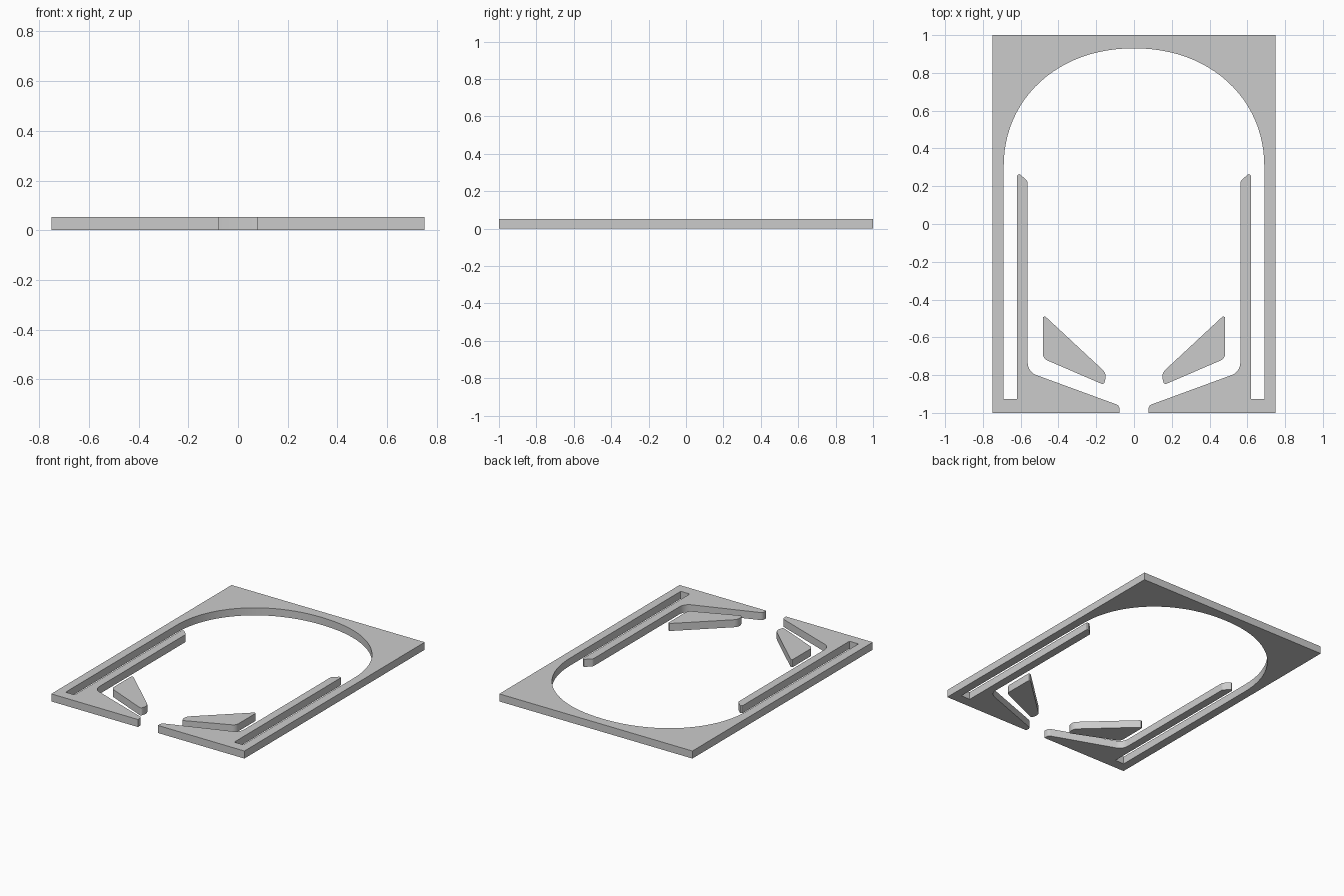
import bpy, bmesh, math
from mathutils import Vector

if "Cube" in bpy.data.objects:
    bpy.data.objects.remove(bpy.data.objects["Cube"])

THICK = 0.053


def fillet(points, closed=False, steps=5):
    """Round the corners of a path of (x, y, radius) points."""
    out, n = [], len(points)
    for i, (x, y, r) in enumerate(points):
        p = Vector((x, y))
        if r == 0 or (not closed and i in (0, n - 1)):
            out.append(p)
            continue
        a = (Vector(points[i - 1][:2]) - p).normalized()
        b = (Vector(points[(i + 1) % n][:2]) - p).normalized()
        half = a.angle(b) / 2
        centre = p + (a + b).normalized() * r / math.sin(half)
        start = p + a * r / math.tan(half) - centre
        end = p + b * r / math.tan(half) - centre
        for k in range(steps + 1):
            t = k / steps
            out.append(centre + start.lerp(end, t).normalized() * r)
    return out


def plate(name, loop):
    """Extrude a closed outline upward from z = 0."""
    bm = bmesh.new()
    face = bm.faces.new([bm.verts.new((p[0], p[1], 0)) for p in loop])
    new = bmesh.ops.extrude_face_region(bm, geom=[face])["geom"]
    bmesh.ops.translate(bm, vec=(0, 0, THICK),
                        verts=[v for v in new if isinstance(v, bmesh.types.BMVert)])
    bmesh.ops.recalc_face_normals(bm, faces=bm.faces)
    mesh = bpy.data.meshes.new(name)
    bm.to_mesh(mesh)
    bm.free()
    obj = bpy.data.objects.new(name, mesh)
    bpy.context.collection.objects.link(obj)
    bpy.ops.object.select_all(action='DESELECT')
    bpy.context.view_layer.objects.active = obj
    obj.select_set(True)
    bpy.ops.object.shade_smooth_by_angle(angle=math.radians(25))
    return obj


def mirrored(points):
    return [Vector((-p[0], p[1])) for p in reversed(points)]


# Arch of the opening, right half from crown to side wall
arch = []
for i in range(25):
    a = math.pi / 2 * (1 - i / 24)
    arch.append(Vector((0.69 * max(math.cos(a), 0) ** (2 / 2.1),
                        0.30 + 0.63 * max(math.sin(a), 0) ** (2 / 2.1))))

# Side lane, rail and sloping guide, ending in the outer bottom and top corners
side = fillet([
    (0.69, 0.30, 0), (0.69, -0.927, 0), (0.62, -0.927, 0),
    (0.62, 0.28, 0.012), (0.563, 0.225, 0.02),
    (0.563, -0.783, 0.07), (0.077, -0.961, 0.025), (0.077, -1, 0),
    (0.75, -1, 0), (0.75, 1, 0)])
half = arch + side[1:]

# Frame: the inner outline is open at the bottom, so it is one single loop
inner_end = len(half) - 2
inner = half[:inner_end]
loop = mirrored(inner)[:-1] + inner + [
    Vector((0.75, -1)), Vector((0.75, 1)), Vector((-0.75, 1)), Vector((-0.75, -1))]
plate("frame", loop)

# Wedge-shaped bumpers either side of the gap
wedge = fillet([
    (0.483, -0.477, 0.01), (0.483, -0.712, 0.04),
    (0.16, -0.851, 0.012), (0.143, -0.793, 0.05)], closed=True)
plate("right_bumper", wedge)
plate("left_bumper", mirrored(wedge))
